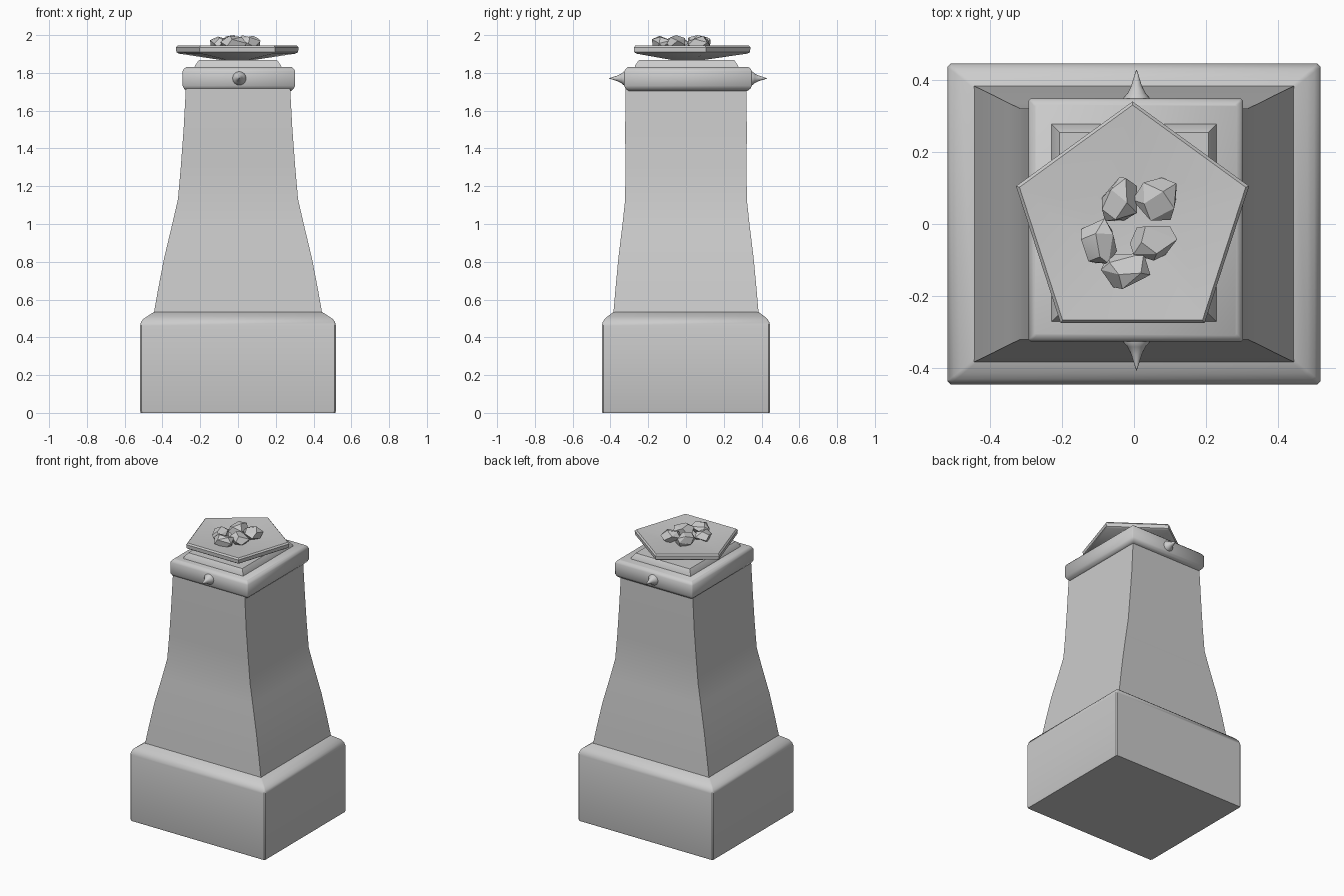
import bpy, bmesh, math, random
from mathutils import Vector

if "Cube" in bpy.data.objects:
    bpy.data.objects.remove(bpy.data.objects["Cube"])

random.seed(4)


def finish(name, bm, angle=30):
    bmesh.ops.recalc_face_normals(bm, faces=bm.faces[:])
    mesh = bpy.data.meshes.new(name)
    bm.to_mesh(mesh)
    bm.free()
    ob = bpy.data.objects.new(name, mesh)
    bpy.context.collection.objects.link(ob)
    bpy.ops.object.select_all(action='DESELECT')
    ob.select_set(True)
    bpy.context.view_layer.objects.active = ob
    if angle:
        bpy.ops.object.shade_smooth_by_angle(angle=math.radians(angle))
    return ob


def loft(name, rings, angle=30):
    """Skin a list of closed point rings and cap both ends."""
    bm = bmesh.new()
    rows = [[bm.verts.new(p) for p in r] for r in rings]
    n = len(rows[0])
    for a, b in zip(rows, rows[1:]):
        for i in range(n):
            j = (i + 1) % n
            bm.faces.new((a[i], a[j], b[j], b[i]))
    bm.faces.new(rows[0][::-1])
    bm.faces.new(rows[-1])
    return finish(name, bm, angle)


def rect(z, x, y, c=0.0, cx=0.0, cy=0.0):
    """Rectangle ring with half sizes x, y and optional corner chamfer c."""
    if c:
        pts = [(x, -y + c), (x, y - c), (x - c, y), (-x + c, y),
               (-x, y - c), (-x, -y + c), (-x + c, -y), (x - c, -y)]
    else:
        pts = [(x, -y), (x, y), (-x, y), (-x, -y)]
    return [(cx + px, cy + py, z) for px, py in pts]


# Plinth with rounded shoulder
loft("plinth", [rect(z, x, y, 0.008) for z, x, y in [
    (0, .515, .443), (.01, .519, .446), (.46, .519, .446), (.48, .514, .441),
    (.497, .502, .431), (.51, .483, .416), (.534, .445, .384)]], 40)

# Flared shaft
loft("shaft", [rect(z, x, y) for z, x, y in [
    (.52, .447, .385), (.66, .422, .373), (.82, .391, .358), (1.0, .348, .336),
    (1.13, .318, .322), (1.3, .303, .321), (1.5, .288, .322), (1.72, .276, .32)]])

# Collar and the stepped slab on top of it
loft("collar", [rect(z, x, y, 0.005, .005, .011) for z, x, y in [
    (1.705, .278, .315), (1.716, .290, .330), (1.732, .298, .338),
    (1.808, .298, .338), (1.82, .292, .332), (1.83, .281, .321)]], 40)
loft("top_step", [rect(z, x, y, 0, 0, .003) for z, x, y in [
    (1.825, .231, .276), (1.84, .227, .272), (1.868, .207, .252)]])


# Five-sided dish, hollowed above and tapered below
def pentagon(z, r):
    return [(-.004 + r * math.cos(a), r * math.sin(a), z)
            for a in (math.radians(90 + 72 * i) for i in range(5))]


loft("offering_dish", [pentagon(z, r) for z, r in [
    (1.864, .03), (1.868, .09), (1.902, .325), (1.91, .339), (1.935, .341),
    (1.945, .331), (1.925, .12), (1.922, .03)]])

# Pointed finials on front and back of the collar
for name, base, d in (("front_finial", -.322, -1), ("back_finial", .344, 1)):
    loft(name, [[(.007 + r * math.cos(k * math.tau / 16), base + d * t,
                  1.771 + r * math.sin(k * math.tau / 16)) for k in range(16)]
                for t, r in [(-.01, .037), (.008, .036), (.02, .025),
                             (.04, .015), (.06, .009), (.085, .001)]], 40)

# Heap of faceted stones
for i, (x, y, sx, sy) in enumerate([
        (-.04, .065, .058, .070), (.068, .067, .068, .066), (-.098, -.05, .058, .068),
        (.05, -.05, .070, .055), (-.022, -.128, .070, .060)]):
    bm = bmesh.new()
    for k in range(13):
        h = 1 - 2 * (k + .5) / 13
        a = k * 2.4 + random.uniform(-.4, .4) + i
        w = math.sqrt(1 - h * h)
        bm.verts.new(Vector((w * math.cos(a), w * math.sin(a), h)) * random.uniform(.92, 1.1))
    res = bmesh.ops.convex_hull(bm, input=bm.verts[:])
    bmesh.ops.dissolve_limit(bm, angle_limit=math.radians(22),
                             verts=bm.verts[:], edges=bm.edges[:])
    top = max(v.co.z for v in bm.verts)
    low = min(v.co.z for v in bm.verts)
    for v in bm.verts:
        f = (v.co.z - low) / (top - low)
        v.co = (x + v.co.x * sx, y + v.co.y * sy, 1.915 + f * (.085 - .004 * (i % 3)))
    finish(f"stone_{i + 1}", bm, 25)
